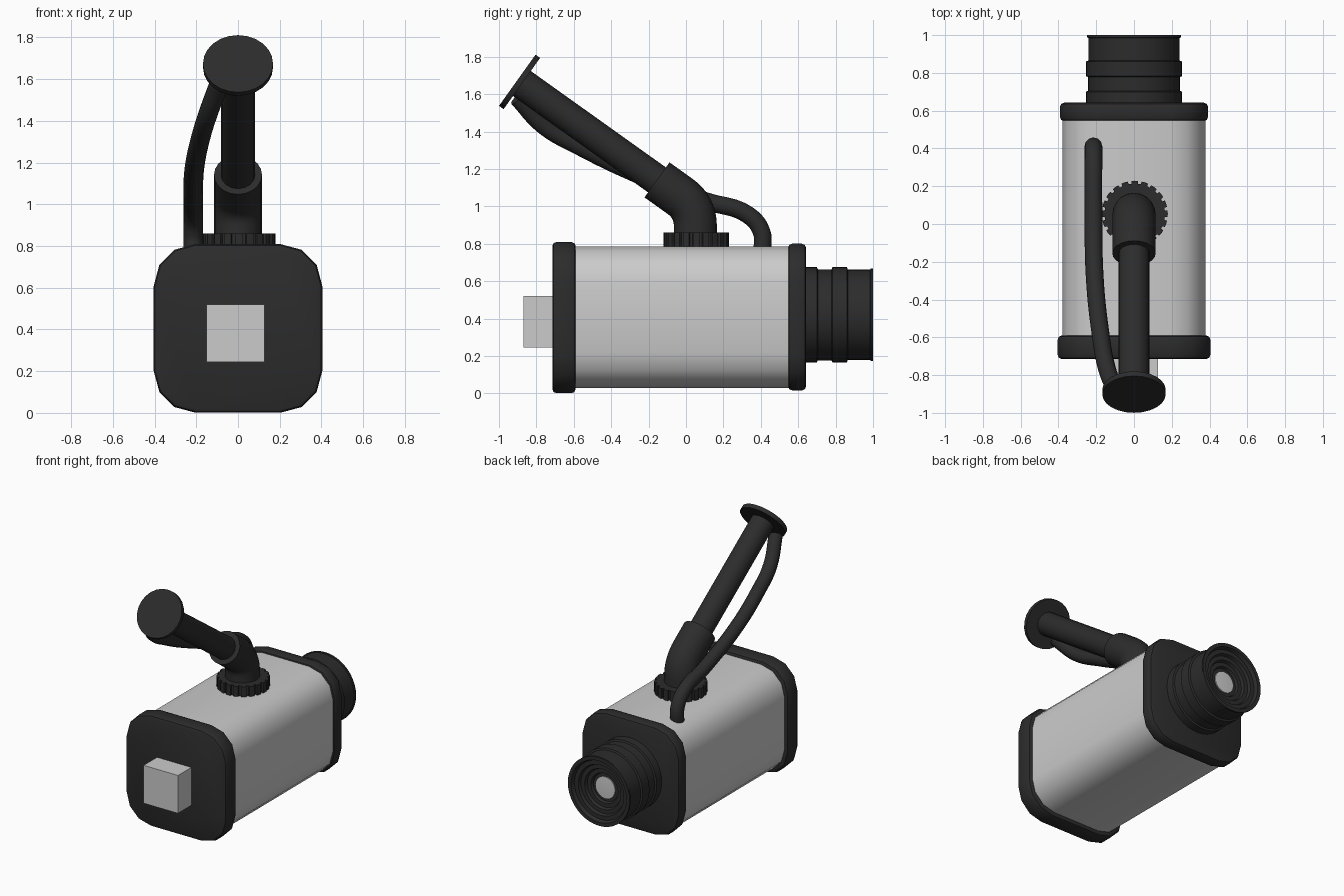
import bpy, bmesh, math
from mathutils import Vector

if "Cube" in bpy.data.objects:
    bpy.data.objects.remove(bpy.data.objects["Cube"])

black = bpy.data.materials.new("dark_plastic")
black.diffuse_color = (0.025, 0.025, 0.025, 1)
black.use_nodes = True
black.node_tree.nodes["Principled BSDF"].inputs["Base Color"].default_value = black.diffuse_color


def finish(name, bm, mat=None, angle=35):
    bmesh.ops.recalc_face_normals(bm, faces=bm.faces)
    me = bpy.data.meshes.new(name)
    bm.to_mesh(me)
    bm.free()
    ob = bpy.data.objects.new(name, me)
    bpy.context.collection.objects.link(ob)
    if mat:
        me.materials.append(mat)
    bpy.ops.object.select_all(action='DESELECT')
    ob.select_set(True)
    bpy.context.view_layer.objects.active = ob
    if angle:
        bpy.ops.object.shade_smooth_by_angle(angle=math.radians(angle))
    return ob


def prism(name, outline, offset, mat=None, edge=0.0, angle=35):
    """Extrude a closed outline by offset, optionally rounding both rims."""
    bm = bmesh.new()
    cap = bm.faces.new([bm.verts.new(p) for p in outline])
    ext = bmesh.ops.extrude_face_region(bm, geom=[cap], use_keep_orig=True)
    top = [v for v in ext['geom'] if isinstance(v, bmesh.types.BMVert)]
    bmesh.ops.translate(bm, verts=top, vec=offset)
    if edge:
        caps = [f for f in bm.faces if len(f.verts) > 4]
        rims = list({e for f in caps for e in f.edges})
        bmesh.ops.bevel(bm, geom=rims, offset=edge, segments=2, profile=0.5,
                        affect='EDGES')
    return finish(name, bm, mat, angle)


def rounded_square(half, r, y, cz, x=0.0, seg=3):
    pts = []
    for k, (sx, sz) in enumerate([(1, 1), (-1, 1), (-1, -1), (1, -1)]):
        for i in range(seg + 1):
            a = math.pi / 2 * (k + i / seg)
            pts.append((x + sx * (half - r) + r * math.cos(a), y,
                        cz + sz * (half - r) + r * math.sin(a)))
    return pts


def lathe_y(name, profile, cz, mat=None, n=40):
    """Spin (radius, y) points about the y direction at height cz."""
    bm = bmesh.new()
    vs = [bm.verts.new((r, y, cz)) for r, y in profile]
    es = [bm.edges.new(p) for p in zip(vs, vs[1:])]
    bmesh.ops.spin(bm, geom=vs + es, cent=(0, 0, cz), axis=(0, 1, 0),
                   angle=math.tau, steps=n, use_merge=True)
    bmesh.ops.remove_doubles(bm, verts=bm.verts, dist=1e-5)
    return finish(name, bm, mat)


def tube(name, points, radius, smooth_path=False, res=6):
    """Sweep a capped round pipe along a path."""
    cu = bpy.data.curves.new(name, 'CURVE')
    cu.dimensions = '3D'
    cu.bevel_depth, cu.bevel_resolution = radius, res
    cu.use_fill_caps = True
    if smooth_path:
        sp = cu.splines.new('BEZIER')
        sp.bezier_points.add(len(points) - 1)
        sp.resolution_u = 6
        for bp, p in zip(sp.bezier_points, points):
            bp.co = p
            bp.handle_left_type = bp.handle_right_type = 'AUTO'
    else:
        sp = cu.splines.new('POLY')
        sp.points.add(len(points) - 1)
        for q, p in zip(sp.points, points):
            q.co = (*p, 1)
    ob = bpy.data.objects.new(name, cu)
    bpy.context.collection.objects.link(ob)
    bpy.ops.object.select_all(action='DESELECT')
    ob.select_set(True)
    bpy.context.view_layer.objects.active = ob
    bpy.ops.object.convert(target='MESH')
    ob = bpy.context.object
    ob.data.materials.clear()
    ob.data.materials.append(black)
    bpy.ops.object.shade_smooth_by_angle(angle=math.radians(40))
    return ob


# Housing and its two end plates
prism("housing", rounded_square(0.378, 0.19, -0.62, 0.408), (0, 1.2, 0))
prism("front_plate", rounded_square(0.404, 0.2, -0.715, 0.405), (0, 0.125, 0), black, 0.022)
prism("back_plate", rounded_square(0.392, 0.195, 0.545, 0.408), (0, 0.097, 0), black, 0.022)

# Connector block on the front plate
prism("connector_block", [(-0.15, -0.868, 0.245), (0.126, -0.868, 0.245),
                          (0.126, -0.868, 0.52), (-0.15, -0.868, 0.52)],
      (0, 0.275, 0), None, 0, 0)

# Lens barrel with ribs and a stepped recess, plus the glass
lathe_y("lens_barrel", [
    (0, 0.60), (0.255, 0.60), (0.255, 0.70), (0.243, 0.705), (0.243, 0.778),
    (0.255, 0.783), (0.255, 0.86), (0.242, 0.865), (0.242, 0.985),
    (0.248, 0.988), (0.248, 1.0), (0.222, 1.0), (0.212, 0.975), (0.182, 0.975),
    (0.174, 0.955), (0.145, 0.955), (0.137, 0.935), (0.108, 0.935),
    (0.10, 0.918), (0.0, 0.918)], 0.42, black)
lathe_y("lens_glass", [(0, 0.91), (0.077, 0.91), (0.077, 0.925), (0, 0.93)], 0.42)

# Toothed collar at the foot of the arm
teeth, gear = 20, []
for i in range(teeth):
    for f, r in ((-0.32, 0.174), (0, 0.175), (0.32, 0.174), (0.36, 0.160), (0.64, 0.160)):
        a = math.tau * (i + f) / teeth
        gear.append((0.004 + r * math.cos(a), 0.054 + r * math.sin(a), 0.77))
prism("toothed_collar", gear, (0, 0, 0.09), black, 0, 30)

# Elbow socket: upright, then bending forward
tilt = math.radians(35.5)
axis = Vector((0, -math.cos(tilt), math.sin(tilt)))
corner = Vector((0, 0.05, 0.995))
p0, p2 = corner - Vector((0, 0, 0.10)), corner + axis * 0.10
bend = [p0 * (1 - t) ** 2 + corner * 2 * t * (1 - t) + p2 * t * t
        for t in [i / 8 for i in range(9)]]
tube("elbow_socket", [Vector((0, 0.05, 0.79))] + bend + [corner + axis * 0.252], 0.115, res=8)

# Straight arm and round mounting disc
end = Vector((0, -0.902, 1.674))
tube("arm", [corner + axis * 0.15, end - axis * 0.015], 0.082)
tube("mounting_disc", [end - axis * 0.03, end], 0.168, res=10)

# Cable running from the housing to the mounting disc
tube("cable", [(-0.215, 0.408, 0.76), (-0.215, 0.405, 0.86), (-0.215, 0.335, 0.952),
               (-0.215, 0.10, 1.03), (-0.208, -0.28, 1.18), (-0.18, -0.56, 1.315),
               (-0.145, -0.76, 1.43), (-0.09, -0.90, 1.58)], 0.047, True, 4)
